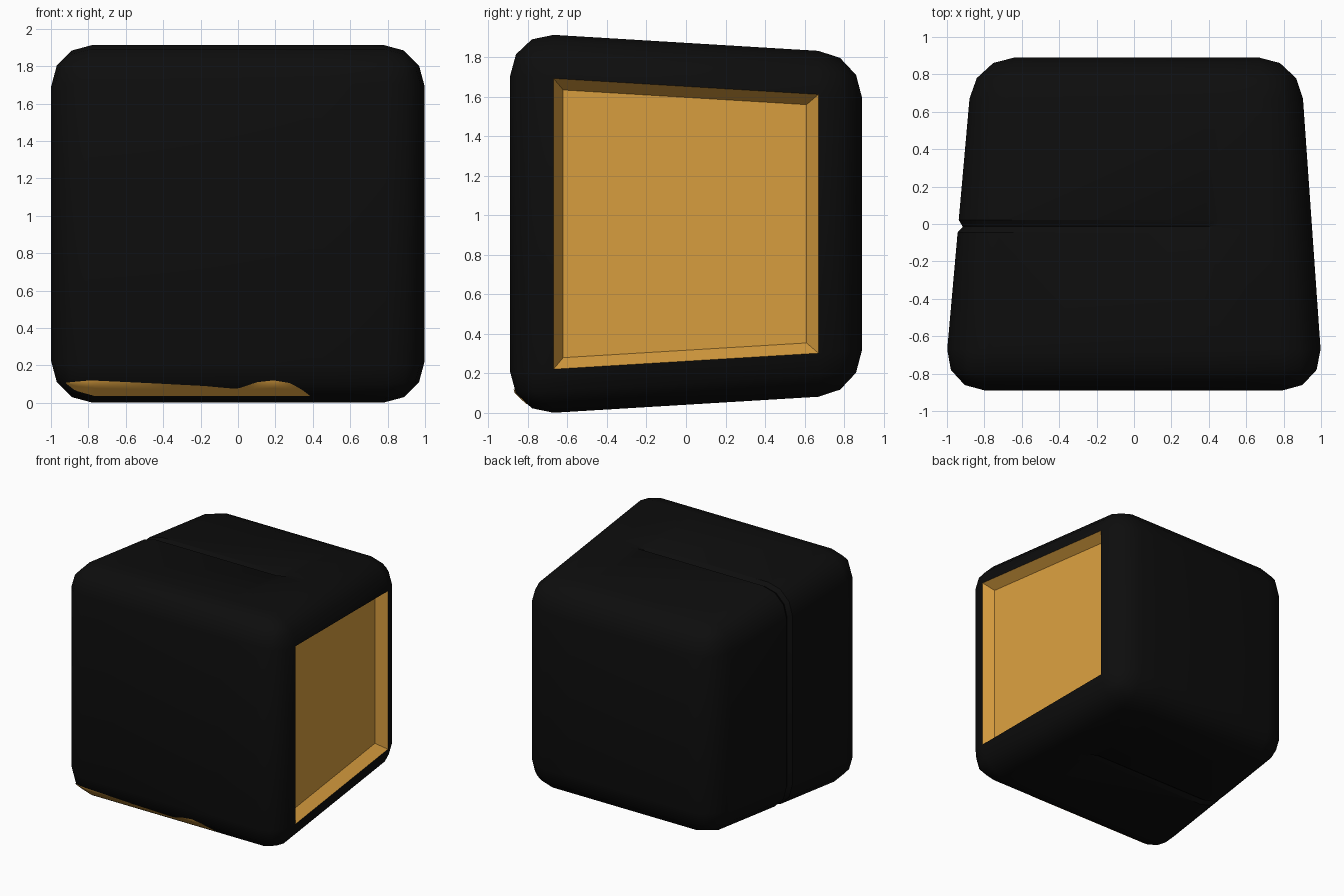
import bpy, bmesh
from mathutils import Vector
from mathutils.bvhtree import BVHTree

if "Cube" in bpy.data.objects:
    bpy.data.objects.remove(bpy.data.objects["Cube"])


def material(name, rgb):
    m = bpy.data.materials.new(name)
    m.diffuse_color = (*rgb, 1)
    m.use_nodes = True
    m.node_tree.nodes["Principled BSDF"].inputs["Base Color"].default_value = m.diffuse_color
    return m


black = material("black shell", (0.004, 0.004, 0.004))
amber = material("amber", (0.70, 0.345, 0.05))


def make_object(name, bm, mats):
    me = bpy.data.meshes.new(name)
    bm.to_mesh(me)
    for m in mats:
        me.materials.append(m)
    ob = bpy.data.objects.new(name, me)
    bpy.context.collection.objects.link(ob)
    bpy.ops.object.select_all(action='DESELECT')
    ob.select_set(True)
    bpy.context.view_layer.objects.active = ob
    bpy.ops.object.shade_smooth_by_angle(angle=0.58)
    return ob


# Tapered cube: smaller towards the back
bm = bmesh.new()
bmesh.ops.create_cube(bm, size=2)
for v in bm.verts:
    sx, sy, sz = v.co
    front = sy < 0
    if sx > 0:
        x = 1.013 if front else 0.888
    else:
        x = -1.018 if front else -0.86
    half = 0.9695 if front else 0.862
    v.co = (x, 0.89 * sy, 0.957 + half * sz)

# Rounded edges
bmesh.ops.bevel(bm, geom=bm.edges[:], offset=0.22, offset_type='OFFSET',
                segments=3, profile=0.5, affect='EDGES', clamp_overlap=True)
bm.normal_update()

# Recessed amber panel filling the flat right face
panel = max((f for f in bm.faces if f.normal.x > 0.95), key=lambda f: f.calc_area())
ring = bmesh.ops.inset_individual(bm, faces=[panel], thickness=0.055, depth=-0.08,
                                  use_even_offset=True)
for f in ring["faces"] + [panel]:
    f.material_index = 1


def cut(co, no):
    bmesh.ops.bisect_plane(bm, geom=bm.verts[:] + bm.edges[:] + bm.faces[:],
                           dist=1e-5, plane_co=co, plane_no=no)


# V-shaped seam around top, left and bottom
SEAM_Y = -0.012
for y in (SEAM_Y - 0.033, SEAM_Y, SEAM_Y + 0.033):
    cut((0, y, 0), (0, 1, 0))
for x in (0.38, 0.45):
    cut((x, 0, 0), (1, 0, 0))
bm.normal_update()
moves = [(v, v.normal.copy()) for v in bm.verts
         if abs(v.co.y - SEAM_Y) < 1e-3 and v.co.x < 0.4]
for v, n in moves:
    v.co -= n * 0.025
bm.normal_update()
tree = BVHTree.FromBMesh(bm)
make_object("shell", bm, [black, amber])
bm.free()

# Wavy amber patch lying on the lower front bevel
TOP = [(-0.92, .108), (-0.79, .12), (-0.47, .105), (-0.18, .09), (-0.05, .078),
       (0.0, .076), (0.1, .11), (0.19, .12), (0.28, .105), (0.35, .065), (0.385, .037)]
BOTTOM = [(-0.92, .104), (-0.87, .065), (-0.765, .036), (0.385, .036)]


def height(points, x):
    for (x0, z0), (x1, z1) in zip(points, points[1:]):
        if x <= x1 + 1e-6:
            return z0 + (z1 - z0) * (x - x0) / (x1 - x0)
    return points[-1][1]


bm = bmesh.new()
columns = []
COLS, ROWS = 60, 4
for i in range(COLS + 1):
    x = -0.92 + 1.305 * i / COLS
    lo, hi = height(BOTTOM, x), height(TOP, x)
    col = []
    for j in range(ROWS + 1):
        z = lo + (hi - lo) * j / ROWS
        hit, nor, _, _ = tree.ray_cast(Vector((x, -3, z)), Vector((0, 1, 0)))
        if hit is None:
            hit = Vector((x, -0.8, z))
        col.append(bm.verts.new(hit - Vector((0, 0.006, 0))))
    columns.append(col)
for a, b in zip(columns, columns[1:]):
    for j in range(ROWS):
        bm.faces.new((a[j], b[j], b[j + 1], a[j + 1]))
make_object("front_patch", bm, [amber])
bm.free()
